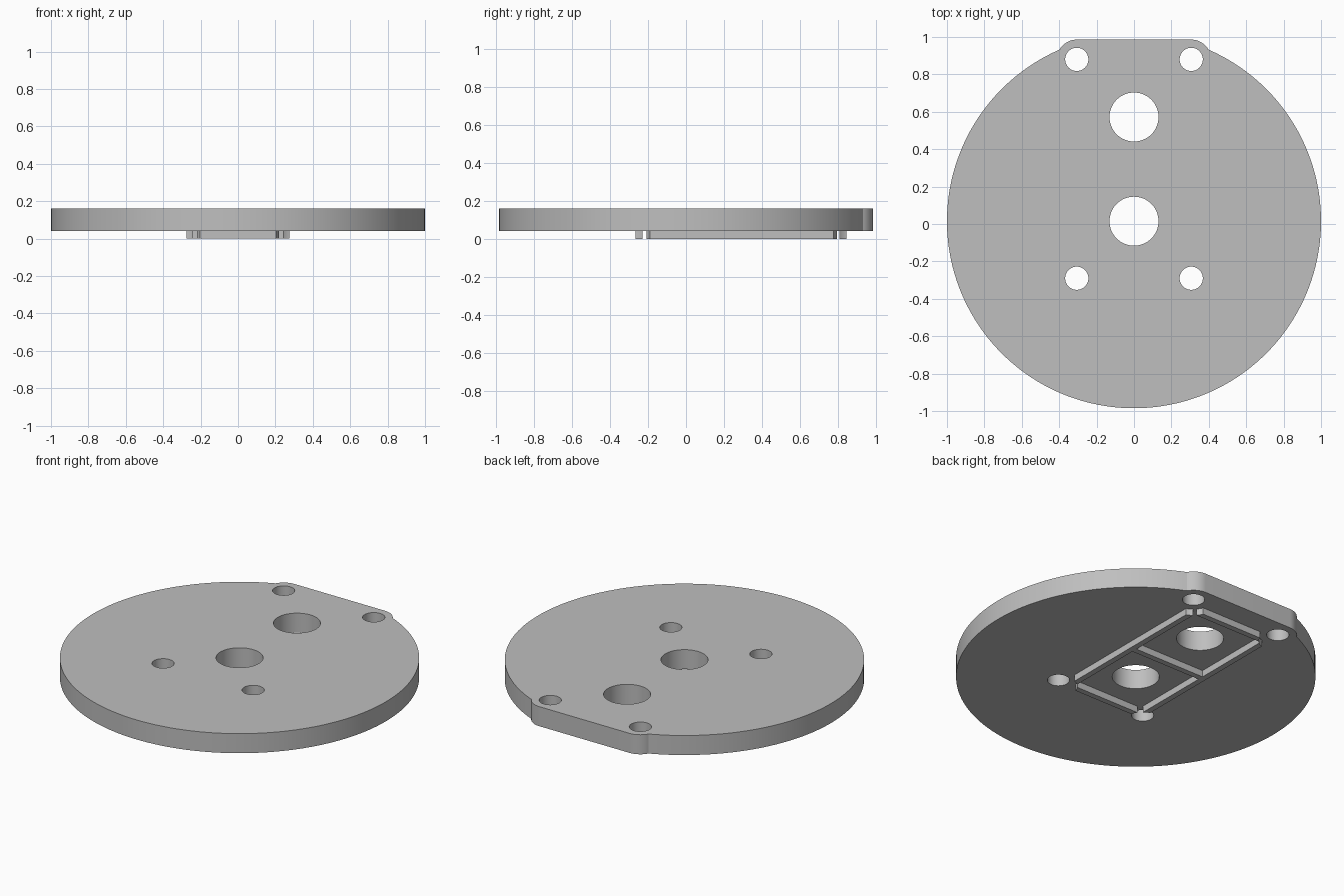
import bpy
import bmesh
from math import sin, cos, atan2, acos, hypot, pi

cube = bpy.data.objects.get("Cube")
if cube:
    bpy.data.objects.remove(cube, do_unlink=True)

# Main sizes
DISC_Y, DISC_R = 0.015, 1.0
BOTTOM, TOP = 0.04, 0.16
HOLE_X, HOLE_YS, HOLE_R = 0.306, (-0.29, 0.88), 0.062
BORE_YS, BORE_R = (0.015, 0.572), 0.131
CORNER_R = 0.106
RIB_X, RIB_Y0, RIB_Y1, RIB_W = 0.275, -0.265, 0.845, 0.035

grey = bpy.data.materials.new("plain grey")
grey.use_nodes = True
colour = (0.52, 0.52, 0.52, 1)
grey.diffuse_color = colour
grey.node_tree.nodes["Principled BSDF"].inputs["Base Color"].default_value = colour


def arc(cx, cy, r, start, end, steps):
    angles = [start + (end - start) * i / steps for i in range(steps + 1)]
    return [(cx + r * cos(a), cy + r * sin(a)) for a in angles]


def prism(name, outlines, z0, z1):
    """Extrude closed outlines from z0 up to z1 as one object."""
    bm = bmesh.new()
    for outline in outlines:
        low = bm.faces.new([bm.verts.new((x, y, z0)) for x, y in outline])
        up = bmesh.ops.extrude_face_region(bm, geom=[low])["geom"]
        verts = [v for v in up if isinstance(v, bmesh.types.BMVert)]
        bmesh.ops.translate(bm, vec=(0, 0, z1 - z0), verts=verts)
    bmesh.ops.recalc_face_normals(bm, faces=bm.faces)
    mesh = bpy.data.meshes.new(name)
    bm.to_mesh(mesh)
    bm.free()
    mesh.materials.append(grey)
    obj = bpy.data.objects.new(name, mesh)
    bpy.context.collection.objects.link(obj)
    return obj


def circle(x, y, r, steps=48):
    return arc(x, y, r, 0, 2 * pi, steps)[:-1]


def box(x0, x1, y0, y1):
    return [(x0, y0), (x1, y0), (x1, y1), (x0, y1)]


def activate(obj):
    bpy.ops.object.select_all(action="DESELECT")
    obj.select_set(True)
    bpy.context.view_layer.objects.active = obj


def finish(obj, cutter):
    """Cut, remove the cutter and smooth the round walls."""
    activate(obj)
    mod = obj.modifiers.new("cut", "BOOLEAN")
    mod.operation, mod.solver, mod.object = "DIFFERENCE", "EXACT", cutter
    bpy.ops.object.modifier_apply(modifier=mod.name)
    bpy.data.objects.remove(cutter, do_unlink=True)
    bpy.ops.object.shade_smooth_by_angle(angle=pi / 6)


# Round plate with a flat, round-cornered tab at the back
dx, dy = HOLE_X, HOLE_YS[1] - DISC_Y
dist = hypot(dx, dy)
meet = atan2(dy, dx) - acos((DISC_R**2 + dist**2 - CORNER_R**2) / (2 * DISC_R * dist))
meet_x, meet_y = DISC_R * cos(meet), DISC_Y + DISC_R * sin(meet)
corner = atan2(meet_y - HOLE_YS[1], meet_x - HOLE_X)
right_corner = arc(HOLE_X, HOLE_YS[1], CORNER_R, corner, pi / 2, 12)[1:]
left_corner = [(-x, y) for x, y in reversed(right_corner)]
rim = arc(0, DISC_Y, DISC_R, pi - meet, 2 * pi + meet, 140)
plate = prism("round_plate", [rim + right_corner + left_corner], BOTTOM, TOP)

# Two bores and four screw holes through the plate
screw_spots = [(s * HOLE_X, y) for s in (-1, 1) for y in HOLE_YS]
holes = [circle(x, y, HOLE_R) for x, y in screw_spots]
holes += [circle(0, y, BORE_R, 64) for y in BORE_YS]
finish(plate, prism("hole_cutter", holes, BOTTOM - 0.1, TOP + 0.1))

# Rib frame under the plate, cut back around the screw holes
mid = (RIB_Y0 + RIB_Y1) / 2
inner = RIB_X - RIB_W
side_ribs = [box(-RIB_X, -inner, RIB_Y0, RIB_Y1), box(inner, RIB_X, RIB_Y0, RIB_Y1)]
cross_ribs = [box(-inner, inner, y, y + RIB_W)
              for y in (RIB_Y0, mid - RIB_W / 2, RIB_Y1 - RIB_W)]
for name, outlines in (("side_ribs", side_ribs), ("cross_ribs", cross_ribs)):
    ribs = prism(name, outlines, 0, BOTTOM)
    reliefs = [circle(x, y, CORNER_R) for x, y in screw_spots]
    finish(ribs, prism("relief_cutter", reliefs, -0.1, BOTTOM + 0.1))
